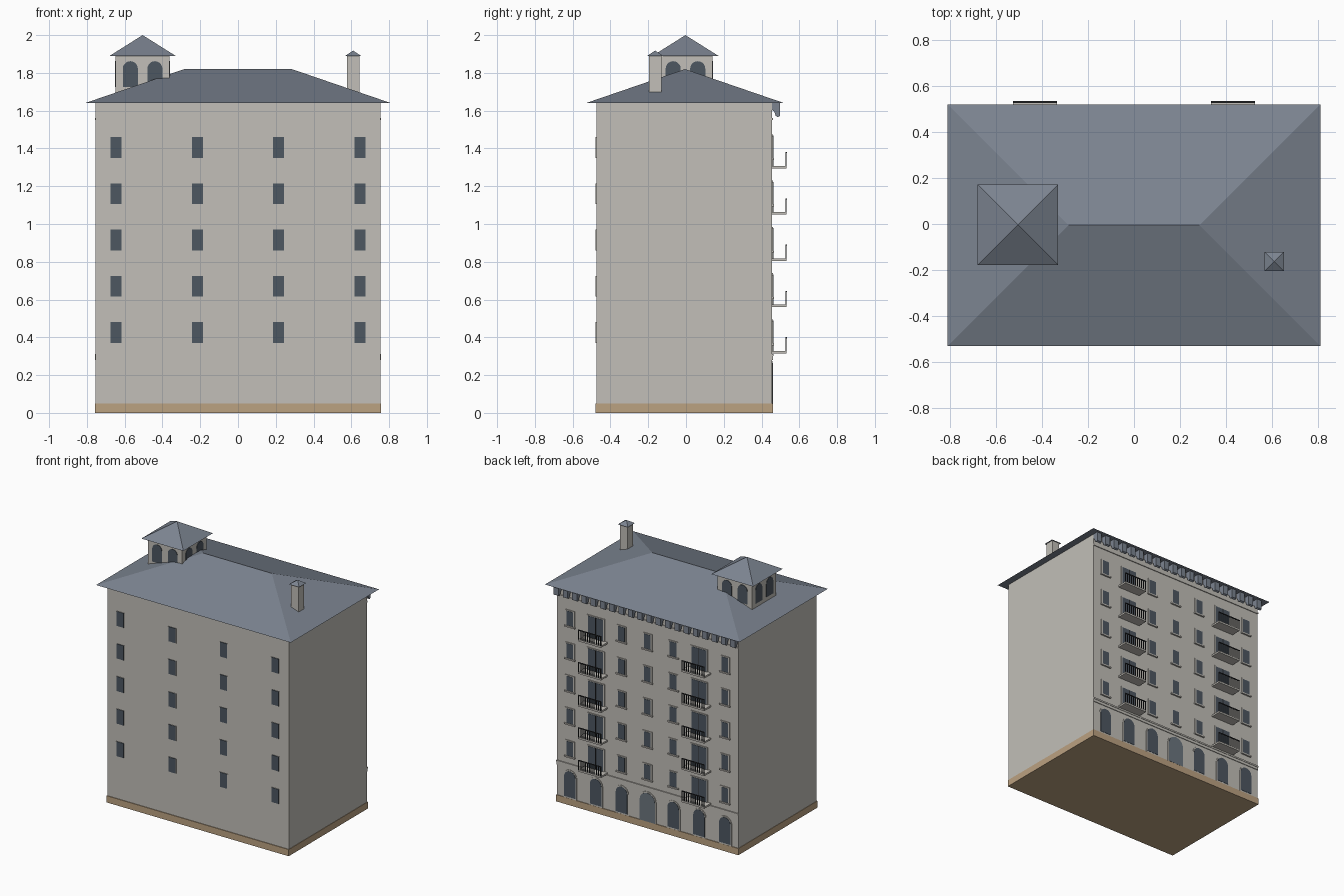
import bpy, bmesh, math
from mathutils import Matrix, Vector

if "Cube" in bpy.data.objects:
    bpy.data.objects.remove(bpy.data.objects["Cube"])


def material(name, rgb):
    m = bpy.data.materials.new(name)
    m.use_nodes = True
    m.diffuse_color = (*rgb, 1)
    m.node_tree.nodes["Principled BSDF"].inputs["Base Color"].default_value = (*rgb, 1)
    return m


WALL = material("pale stucco", (0.54, 0.52, 0.48))
ROOF = material("slate", (0.20, 0.23, 0.28))
GLASS = material("dark glass", (0.075, 0.095, 0.12))
DOOR = material("grey door", (0.15, 0.18, 0.21))
BASE = material("tan stone", (0.50, 0.36, 0.22))
METAL = material("dark iron", (0.025, 0.027, 0.03))

FRONT, RIGHT, BACK, LEFT = 0, math.pi / 2, math.pi, -math.pi / 2


def finish(name, bm, mat):
    bmesh.ops.recalc_face_normals(bm, faces=bm.faces)
    me = bpy.data.meshes.new(name)
    bm.to_mesh(me)
    bm.free()
    me.materials.append(mat)
    ob = bpy.data.objects.new(name, me)
    bpy.context.collection.objects.link(ob)
    return ob


def box(bm, x, y, z):
    """Box between pairs of limits."""
    size = [b - a for a, b in (x, y, z)]
    mid = [(a + b) / 2 for a, b in (x, y, z)]
    bmesh.ops.create_cube(bm, size=1, matrix=Matrix.Translation(mid) @ Matrix.Diagonal((*size, 1)))


def hip(bm, x, y, z, ridge=0):
    """Hipped roof or pyramid with a ridge along x."""
    cx, cy = sum(x) / 2, sum(y) / 2
    pts = [(a, b, z[0]) for a in x for b in y]
    pts += [(cx - ridge, cy, z[1]), (cx + ridge, cy, z[1])]
    verts = [bm.verts.new(p) for p in pts]
    bmesh.ops.convex_hull(bm, input=verts)
    bmesh.ops.remove_doubles(bm, verts=bm.verts, dist=1e-5)
    bmesh.ops.dissolve_limit(bm, angle_limit=0.01, verts=bm.verts, edges=bm.edges)


def plate(bm, outline, centre, facing, depth):
    """Extrude an upright outline outwards from a wall."""
    place = Matrix.Translation(centre) @ Matrix.Rotation(facing, 4, "Z")
    rings = [[bm.verts.new(place @ Vector((u, d, v))) for u, v in outline] for d in (0.004, -depth)]
    bm.faces.new(rings[0])
    bm.faces.new(rings[1])
    n = len(outline)
    for i in range(n):
        j = (i + 1) % n
        bm.faces.new((rings[0][i], rings[0][j], rings[1][j], rings[1][i]))


def rect(w, h):
    return [(-w / 2, 0), (w / 2, 0), (w / 2, h), (-w / 2, h)]


def arch(w, h, steps=10):
    r = w / 2
    curve = [(r * math.cos(math.pi * i / steps), h - r + r * math.sin(math.pi * i / steps))
             for i in range(steps + 1)]
    return [(-r, 0), (r, 0)] + curve


# Main block
Y0, Y1 = -0.475, 0.455
EAVE = 1.64
bm = bmesh.new()
box(bm, (-0.758, 0.758), (Y0 - 0.005, Y1 + 0.005), (0, 0.05))
finish("plinth", bm, BASE)
bm = bmesh.new()
box(bm, (-0.755, 0.755), (Y0, Y1), (0.05, EAVE))
finish("walls", bm, WALL)
bm = bmesh.new()
hip(bm, (-0.81, 0.81), (-0.53, 0.52), (EAVE, 1.82), 0.285)
finish("main_roof", bm, ROOF)

# Mouldings across the back
bm = bmesh.new()
box(bm, (-0.757, 0.757), (Y1, Y1 + 0.008), (0.30, 0.312))
box(bm, (-0.757, 0.757), (Y1, Y1 + 0.005), (0.28, 0.30))
box(bm, (-0.757, 0.757), (Y1, Y1 + 0.006), (1.55, 1.562))
finish("string_courses", bm, WALL)

# Curved brackets under the back eave
bm = bmesh.new()
COUNT = 20
profile = [(0, 0), (0.042, 0), (0.042, -0.068), (0.03, -0.075), (0.019, -0.066), (0.012, -0.045), (0, -0.035)]
for i in range(COUNT):
    x = -0.735 + 1.47 * i / (COUNT - 1)
    ring = [bm.verts.new((x - 0.02, Y1 + y, EAVE + z)) for y, z in profile]
    face = bm.faces.new(ring)
    grown = bmesh.ops.extrude_face_region(bm, geom=[face])["geom"]
    bmesh.ops.translate(bm, vec=(0.04, 0, 0), verts=[g for g in grown if isinstance(g, bmesh.types.BMVert)])
finish("eave_brackets", bm, ROOF)

# Windows, balcony doors and balconies
BAY = 0.215
FLOORS = [0.37 + 0.245 * i for i in range(5)]
frames, sills, panes = bmesh.new(), bmesh.new(), bmesh.new()
slabs, rails = bmesh.new(), bmesh.new()
for z in FLOORS:
    for bay in (-3, -1, 1, 3):
        c = (bay * BAY, Y0, z)
        plate(frames, rect(0.07, 0.11), c, FRONT, 0.003)
        plate(panes, rect(0.058, 0.11), c, FRONT, 0.005)
    for bay in (-3, -1, 0, 1, 3):
        c = (bay * BAY, Y1, z)
        plate(frames, rect(0.078, 0.122), (c[0], Y1, z - 0.006), BACK, 0.005)
        plate(panes, rect(0.056, 0.108), c, BACK, 0.007)
        plate(sills, rect(0.088, 0.01), (c[0], Y1, z - 0.012), BACK, 0.012)
    for bay in (-2, 2):
        x, floor = bay * BAY, z - 0.055
        plate(frames, rect(0.145, 0.18), (x, Y1, floor), BACK, 0.005)
        for side in (-1, 1):
            plate(panes, rect(0.06, 0.168), (x + side * 0.0325, Y1, floor + 0.005), BACK, 0.007)
        plate(rails, rect(0.006, 0.168), (x, Y1, floor + 0.005), BACK, 0.008)
        box(slabs, (x - 0.095, x + 0.095), (Y1, 0.533), (floor, floor + 0.013))
        # Railing
        box(rails, (x - 0.095, x + 0.095), (0.527, 0.534), (floor + 0.08, floor + 0.086))
        for i in range(11):
            u = x - 0.092 + 0.0184 * i
            box(rails, (u - 0.003, u + 0.003), (0.528, 0.533), (floor + 0.013, floor + 0.08))
finish("window_frames", frames, WALL)
finish("window_sills", sills, WALL)
finish("window_panes", panes, GLASS)
finish("balcony_slabs", slabs, WALL)
finish("balcony_railings", rails, METAL)

# Ground floor arches with the entrance in the middle
surrounds, panes, door = bmesh.new(), bmesh.new(), bmesh.new()
for bay in range(-3, 4):
    c = (bay * BAY, Y1, 0.05)
    if bay:
        plate(surrounds, arch(0.112, 0.215), c, BACK, 0.004)
        plate(panes, arch(0.095, 0.195), (c[0], Y1, 0.06), BACK, 0.006)
    else:
        plate(surrounds, arch(0.145, 0.225), c, BACK, 0.004)
        plate(door, arch(0.128, 0.215), c, BACK, 0.006)
finish("arch_surrounds", surrounds, WALL)
finish("arch_windows", panes, GLASS)
finish("entrance_door", door, DOOR)

# Belvedere with paired arches on each side
TX, TY, HALF = -0.505, -0.003, 0.143
bm = bmesh.new()
box(bm, (TX - HALF, TX + HALF), (TY - HALF, TY + HALF), (1.68, 1.89))
finish("belvedere_walls", bm, WALL)
bm = bmesh.new()
hip(bm, (TX - 0.175, TX + 0.175), (TY - 0.175, TY + 0.175), (1.89, 2.0))
finish("belvedere_roof", bm, ROOF)
bm = bmesh.new()
for facing in (FRONT, RIGHT, BACK, LEFT):
    turn = Matrix.Rotation(facing, 3, "Z")
    for side in (-1, 1):
        c = Vector((TX, TY, 1.725)) + turn @ Vector((side * 0.065, -HALF, 0))
        plate(bm, arch(0.08, 0.137), c, facing, 0.003)
finish("belvedere_arches", bm, GLASS)

# Chimney
bm = bmesh.new()
box(bm, (0.578, 0.642), (-0.195, -0.131), (1.68, 1.89))
finish("chimney_stack", bm, WALL)
bm = bmesh.new()
hip(bm, (0.568, 0.652), (-0.205, -0.121), (1.89, 1.918))
finish("chimney_cap", bm, ROOF)
